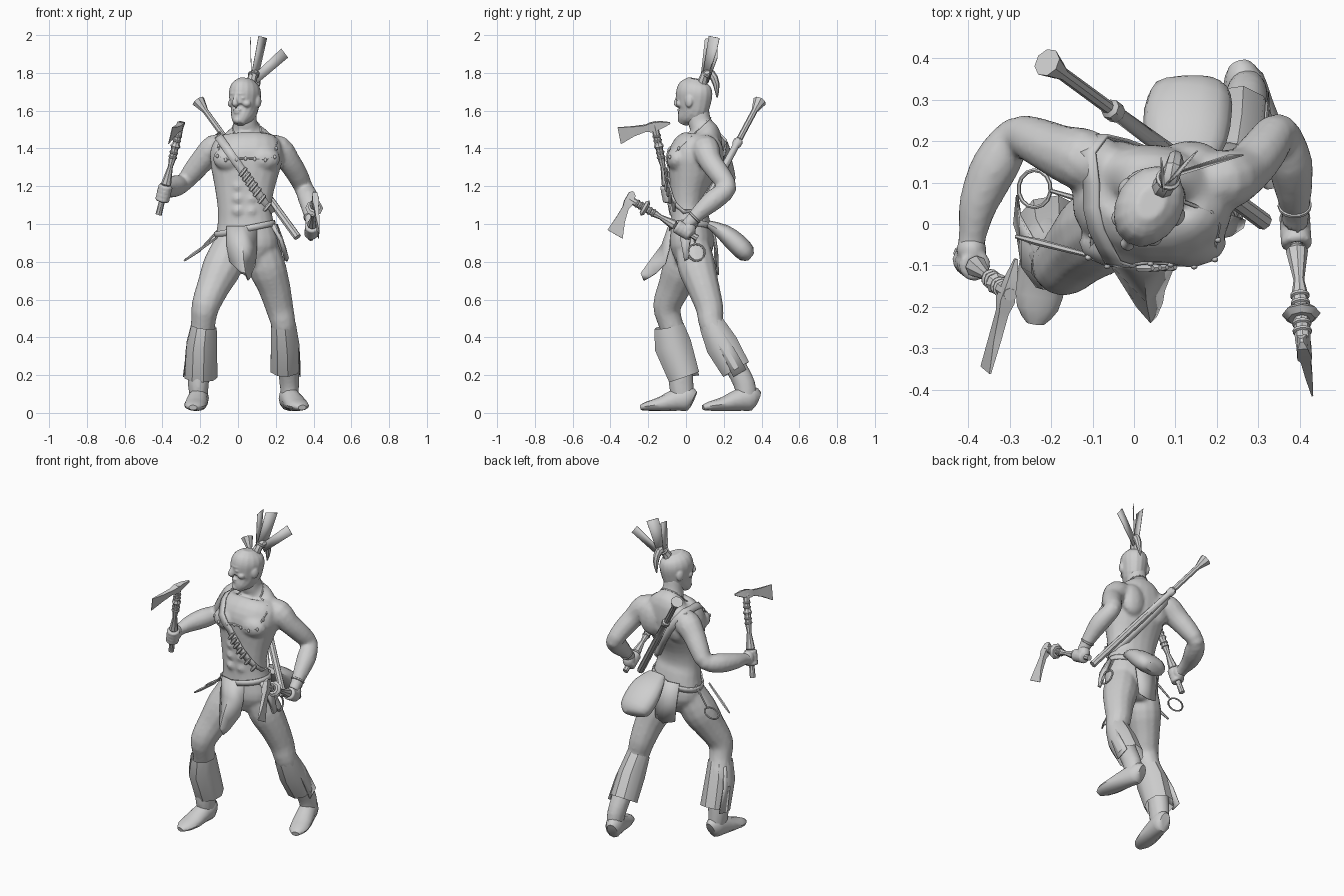
import bpy
import bmesh
from math import sin, cos, pi, radians, copysign
from mathutils import Vector, Matrix
from mathutils.bvhtree import BVHTree

if "Cube" in bpy.data.objects:
    bpy.data.objects.remove(bpy.data.objects["Cube"])
grey = bpy.data.materials.new("plain_grey")
grey.use_nodes = True
grey.diffuse_color = (0.62, 0.62, 0.62, 1)
grey.node_tree.nodes["Principled BSDF"].inputs["Base Color"].default_value = grey.diffuse_color

# Shared helpers
def finish(name, bm, angle=40):
    bmesh.ops.recalc_face_normals(bm, faces=bm.faces)
    mesh = bpy.data.meshes.new(name)
    bm.to_mesh(mesh)
    bm.free()
    mesh.materials.append(grey)
    mesh.polygons.foreach_set("use_smooth", [True] * len(mesh.polygons))
    mesh.set_sharp_from_angle(angle=radians(angle))
    obj = bpy.data.objects.new(name, mesh)
    bpy.context.collection.objects.link(obj)
    return obj

def spline(a, b, c, d, t):
    return 0.5 * (2 * b + (c - a) * t + (2 * a - 5 * b + 4 * c - d) * t ** 2
                  + (3 * b - a - 3 * c + d) * t ** 3)

def tube(name, rings, sides=12, ref=(1, 0, 0), steps=2, closed=False, caps=True, power=1.0):
    """Loft ellipses (x, y, z, half width, half depth) along a smooth path."""
    keys = [Vector(r if len(r) == 5 else (*r, r[-1])) for r in rings]
    count, ref = len(keys), Vector(ref)
    pick = lambda i: keys[i % count] if closed else keys[max(0, min(i, count - 1))]
    fine = [spline(pick(i - 1), pick(i), pick(i + 1), pick(i + 2), k / steps)
            for i in range(count if closed else count - 1) for k in range(steps)]
    fine += [] if closed else [keys[-1]]
    total, bm, loops = len(fine), bmesh.new(), []
    for i, f in enumerate(fine):
        after = fine[(i + 1) % total] if closed else fine[min(i + 1, total - 1)]
        before = fine[i - 1] if closed else fine[max(i - 1, 0)]
        along = (Vector(after[:3]) - Vector(before[:3])).normalized()
        side = (ref - along * ref.dot(along)).normalized()
        up, loop = along.cross(side), []
        for j in range(sides):
            c, s = (copysign(abs(w) ** power, w) for w in (cos(2 * pi * j / sides), sin(2 * pi * j / sides)))
            loop.append(bm.verts.new(Vector(f[:3]) + side * c * max(f[3], 0.002) + up * s * max(f[4], 0.002)))
        loops.append(loop)
    for i in range(total if closed else total - 1):
        a, b = loops[i], loops[(i + 1) % total]
        for j in range(sides):
            bm.faces.new((a[j - 1], a[j], b[j], b[j - 1]))
    if caps and not closed:
        bm.faces.new(loops[0])
        bm.faces.new(loops[-1])
    return finish(name, bm)

def rod(name, start, end, profile, sides=8):
    start, end = Vector(start), Vector(end)
    ref = (0, 1, 0) if abs((end - start).normalized().x) > 0.8 else (1, 0, 0)
    return tube(name, [(*start.lerp(end, f), r) for f, r in profile], sides, ref, steps=1)

def hoop(name, centre, normal, major, minor):
    normal = Vector(normal).normalized()
    u = normal.orthogonal().normalized()
    v = normal.cross(u)
    path = [Vector(centre) + major * (u * cos(pi * k / 7) + v * sin(pi * k / 7)) for k in range(14)]
    return tube(name, [(*p, minor) for p in path], 6, normal, 1, closed=True)

def ball(name, centre, radii):
    bm = bmesh.new()
    matrix = Matrix.LocRotScale(Vector(centre), None, Vector(radii))
    bmesh.ops.create_uvsphere(bm, u_segments=12, v_segments=8, radius=1, matrix=matrix)
    return finish(name, bm)

def sheet(name, rows, thickness=0.006, closed=False):
    bm = bmesh.new()
    grid = [[bm.verts.new(p) for p in row] for row in rows]
    for a, b in zip(grid, grid[1:] + (grid[:1] if closed else [])):
        for j in range(len(a) - 1):
            bm.faces.new((a[j], a[j + 1], b[j + 1], b[j]))
    obj = finish(name, bm)
    obj.modifiers.new("thickness", "SOLIDIFY").thickness = thickness

def merge(name, parts, voxel, rounds):
    """Fuse overlapping parts into one soft skin."""
    bm = bmesh.new()
    for part in parts:
        bm.from_mesh(part.data)
        bpy.data.objects.remove(part)
    obj = finish(name, bm)
    skin = obj.modifiers.new("skin", "REMESH")
    skin.mode, skin.voxel_size, skin.use_smooth_shade = "VOXEL", voxel, True
    soften = obj.modifiers.new("soften", "SMOOTH")
    soften.factor, soften.iterations = 0.5, rounds
    return obj

# Body: torso, muscles, arms and legs
body = [tube("torso", [
    (.04, .02, .78, .09, .07), (.045, .03, .88, .165, .115), (.04, .025, 1.0, .15, .105),
    (.035, .015, 1.08, .143, .093), (.035, .02, 1.18, .157, .103), (.04, .04, 1.3, .185, .135),
    (.045, .055, 1.37, .195, .143), (.045, .085, 1.43, .175, .118), (.045, .1, 1.475, .125, .085),
    (.042, .085, 1.51, .075, .066), (.04, .07, 1.55, .059, .061), (.04, .06, 1.63, .057, .058)],
    20, (1, -.1, 0), 3, power=.92)]
for side in (-1, 1):
    body += [ball("chest", (.045 + side * .085, -.046, 1.345), (.095, .058, .066)),
             ball("shoulder_blade", (.045 + side * .09, .15, 1.36), (.08, .052, .1))]
    body += [ball("belly", (.036 + side * .035, -.056, z), (.034, .034, .032)) for z in (1.07, 1.135, 1.2)]
limbs = {
    "right_arm": [(-.06, .14, 1.41, .062), (-.12, .155, 1.4, .077), (-.18, .175, 1.345, .066),
                  (-.235, .2, 1.28, .058), (-.285, .212, 1.22, .049), (-.335, .14, 1.2, .058),
                  (-.375, .05, 1.187, .048), (-.39, -.03, 1.175, .034), (-.395, -.07, 1.165, .036)],
    "left_arm": [(.14, .1, 1.41, .062), (.215, .105, 1.395, .074), (.27, .13, 1.33, .062),
                 (.315, .18, 1.26, .057), (.348, .218, 1.19, .05), (.375, .15, 1.13, .056),
                 (.385, .08, 1.07, .045), (.39, .025, 1.015, .034), (.388, 0, .99, .034)],
    "right_leg": [(-.03, .025, .91, .09), (-.08, -.015, .78, .106), (-.13, -.06, .67, .089),
                  (-.172, -.1, .565, .075), (-.185, -.08, .47, .065), (-.2, -.045, .37, .068),
                  (-.205, -.03, .25, .06, .066), (-.21, -.025, .15, .056, .066), (-.207, -.015, .07, .046, .06)],
    "left_leg": [(.11, .03, .91, .09), (.15, .055, .78, .101), (.19, .09, .67, .087),
                 (.22, .125, .555, .074), (.24, .135, .47, .066), (.25, .19, .37, .065),
                 (.265, .26, .25, .058), (.272, .31, .15, .052, .058), (.275, .32, .07, .045, .055)]}
body += [tube(name, path, steps=3) for name, path in limbs.items()]
body = merge("body", body, .011, 3)

# Head, turned to its right
head = [tube("skull", [
    (0, -.062, 1.53, .03, .024), (0, -.045, 1.56, .052, .05), (0, -.01, 1.6, .067, .085),
    (0, 0, 1.65, .076, .098), (0, .005, 1.7, .08, .101), (0, .01, 1.74, .065, .086),
    (0, .015, 1.768, .032, .045)], 16, steps=3),
    tube("nose", [(0, -.088, 1.685, .009), (0, -.1, 1.66, .012), (0, -.105, 1.637, .019, .015),
                  (0, -.088, 1.625, .012)], 8),
    ball("brow", (0, -.07, 1.69), (.05, .03, .011)), ball("upper_lip", (0, -.08, 1.605), (.025, .015, .007)),
    ball("lower_lip", (0, -.078, 1.59), (.022, .015, .007)), ball("chin", (0, -.07, 1.55), (.027, .022, .02))]
for side in (-1, 1):
    head += [ball("eye", (side * .031, -.077, 1.667), (.016, .014, .008)),
             ball("cheek", (side * .045, -.055, 1.637), (.024, .025, .02)),
             ball("ear", (side * .076, .015, 1.65), (.013, .023, .033))]
merge("head", head, .0055, 2).matrix_world = (Matrix.Translation((.035, .04, 0))
                                              @ Matrix.Rotation(radians(-30), 4, "Z"))

# Topknot and feathers
tube("topknot", [(.065, .085, 1.74, .028), (.08, .1, 1.785, .024), (.095, .135, 1.795, .022),
                 (.1, .16, 1.74, .018), (.09, .165, 1.67, .004)], 8)
hoop("hair_tie", (.082, .108, 1.79), (.2, .5, .8), .024, .007)
for base, tip, half in (((.07, .1, 1.77), (.064, .13, 1.985), (0, .03, .005)),
                        ((.085, .11, 1.77), (.13, .15, 1.99), (.022, .028, -.006)),
                        ((.09, .115, 1.765), (.247, .165, 1.905), (-.018, 0, .024))):
    base, tip, half = Vector(base), Vector(tip), Vector(half)
    sheet("feather", [(base - half * .8, base + half * .8), (tip - half, tip + half)], .003)

# Hatchets, each held by a fist
def hatchet(label, butt, top, blade, grip, collar, spike):
    butt, top, blade = Vector(butt), Vector(top), Vector(blade)
    axis = (top - butt).normalized()
    out = (blade - axis * blade.dot(axis)).normalized()
    rod(label + "_hatchet_handle", butt, top, ((0, .017), (.3, .014), (.33, .027), (.52, .013),
                                               (.6, .019), (.9, .019), (1, .015)))
    for f in (.62, .67, .8, .85):
        hoop(label + "_hatchet_binding", butt.lerp(top, f), axis, .018, .006)
    rod(label + "_hatchet_collar", butt.lerp(top, .71), butt.lerp(top, .77),
        ((0, collar * .7), (.5, collar), (1, collar * .7)))
    hub, flat = butt.lerp(top, .95), axis.cross(out)
    outline = ((-spike, .012, .002, .004), (-.03, .024, -.016, .012), (.02, .024, -.024, .018),
               (.05, .016, -.018, .012), (.12, .018, -.035, .009), (.2, .025, -.068, .002))
    bm, rings = bmesh.new(), []
    for u, high, low, w in outline:
        rings.append([bm.verts.new(hub + out * u + axis * a + flat * b)
                      for a, b in ((high, -w), (high, w), (low, w), (low, -w))])
    for a, b in zip(rings, rings[1:]):
        for j in range(4):
            bm.faces.new((a[j], a[j - 1], b[j - 1], b[j]))
    bm.faces.new(rings[0])
    bm.faces.new(rings[-1])
    finish(label + "_hatchet_blade", bm, 25)
    centre = butt.lerp(top, grip)
    hand = [hoop("finger", centre + axis * (k - 1.5) * .022, axis, .026, .014) for k in range(4)]
    hand.append(ball("palm", centre + Vector((0, .03, .008)), (.037, .038, .045)))
    merge(label + "_hand", hand, .006, 1)

hatchet("right", (-.42, -.07, 1.05), (-.3, -.17, 1.54), (-.055, -.215, -.04), .23, .027, .085)
hatchet("left", (.385, .06, .925), (.41, -.315, 1.14), (.02, -.1, -.16), .2, .047, .045)
hoop("left_bracelet", (.388, .045, 1.035), (0, .6, .6), .035, .007)

# Flared leggings with side flaps
tube("right_legging", [(-.182, -.09, .46, .07, .08), (-.195, -.07, .36, .083, .1),
                       (-.198, -.01, .19, .09, .085)], 9, caps=False, steps=1)
tube("left_legging", [(.238, .135, .47, .068), (.247, .19, .36, .078, .088),
                      (.25, .265, .23, .082, .08)], 9, caps=False, steps=1)
sheet("right_legging_flap", [[(-.25, -.07, .45), (-.25, -.03, .45)], [(-.275, -.05, .33), (-.278, .02, .33)],
                             [(-.292, 0, .19), (-.285, .07, .2)]])
sheet("left_legging_flap", [[(.3, .13, .45), (.3, .18, .45)], [(.323, .18, .34), (.32, .25, .35)],
                            [(.332, .25, .19), (.325, .32, .23)]])

# Soft shoes
for label, heel, toe in (("right", (-.2, .04), (-.238, -.24)), ("left", (.255, .378), (.34, .09))):
    heel, toe = Vector(heel), Vector(toe)
    tube(label + "_shoe", [(*heel.lerp(toe, f), z, a, b) for f, z, a, b in (
        (0, .07, .03, .045), (.1, .078, .05, .066), (.32, .07, .054, .06), (.62, .047, .06, .038),
        (.87, .036, .05, .025), (1, .028, .022, .014))], steps=2)

# Bands laid on the body surface
surface = BVHTree.FromObject(body, bpy.context.evaluated_depsgraph_get())

def band(name, centre, e1, e2, half, lift):
    centre, e1, e2 = Vector(centre), Vector(e1).normalized(), Vector(e2).normalized()
    across, points = e1.cross(e2).normalized() * half, []
    for k in range(28):
        ray = e1 * cos(pi * k / 14) + e2 * sin(pi * k / 14)
        hit = surface.ray_cast(centre, ray)[0]
        points += [hit + ray * lift] if hit else []
    sheet(name, [(p - across, p + across) for p in points], .008, closed=True)
    return points

band("belt", (.04, .025, .975), (1, 0, .2), (0, 1, 0), .016, .01)
strap = band("shoulder_strap", (.045, .04, 1.25), (.57, 0, -.82), (0, -1, 0), .022, .009)
for p in strap[2:9]:
    rod("strap_charge", p + Vector((-.018, -.01, -.022)), p + Vector((.018, -.01, .022)),
        ((0, .007), (.2, .01), (.8, .01), (1, .006)), 6)
for p in band("necklace", (.04, .055, 1.49), (1, 0, 0), (0, -.72, -.69), .003, .004)[3:12]:
    ball("bead", p, (.008, .007, .011))

# Loincloth
sheet("front_loincloth", [[(-.06, -.075, .99), (.02, -.095, .99), (.1, -.08, .98)],
                          [(-.06, -.095, .88), (.025, -.13, .89), (.1, -.09, .87)],
                          [(-.045, -.12, .8), (.03, -.19, .81), (.095, -.11, .79)],
                          [(.005, -.2, .75), (.04, -.24, .74), (.075, -.16, .74)],
                          [(.04, -.22, .725), (.055, -.225, .7), (.07, -.19, .72)]])
sheet("back_loincloth", [[(-.05, .14, .99), (.03, .15, .99), (.11, .14, .98)],
                         [(-.04, .155, .86), (.03, .17, .86), (.11, .16, .86)],
                         [(-.03, .155, .75), (.04, .175, .73), (.1, .165, .75)]])

# Pouch and long club on the back
tube("pouch", [(.12, .12, 1.0, .06, .02), (.125, .2, .955, .098, .045), (.13, .27, .895, .106, .056),
               (.14, .32, .845, .094, .05), (.14, .342, .825, .055, .025)], 14, power=.85)
rod("slung_club", (-.21, .39, 1.65), (.315, .005, .93),
    ((0, .036), (.055, .021), (.07, .016), (.28, .016), (.29, .025), (.32, .025), (.33, .018), (.6, .021), (1, .021)))

# Hip gear
hoop("right_hip_ring", (-.24, .085, .835), (-.5, 0, .85), .045, .005)
hoop("left_hip_ring", (.25, .055, .85), (1, .1, .2), .045, .006)
rod("right_hip_cord", (-.1, .05, .97), (-.2, .08, .865), ((0, .008), (1, .005)), 6)
rod("left_hip_cord", (.19, .04, .99), (.24, .05, .89), ((0, .008), (1, .005)), 6)
rod("hip_knife", (-.11, -.075, .93), (-.285, -.03, .805), ((0, .006), (.7, .009), (1, .005)), 6)
sheet("knife_sheath", [[(.19, -.04, 1.0), (.21, .03, 1.0)], [(.235, -.03, .92), (.24, .02, .92)],
                       [(.265, -.01, .81), (.27, .01, .82)]], .02)
